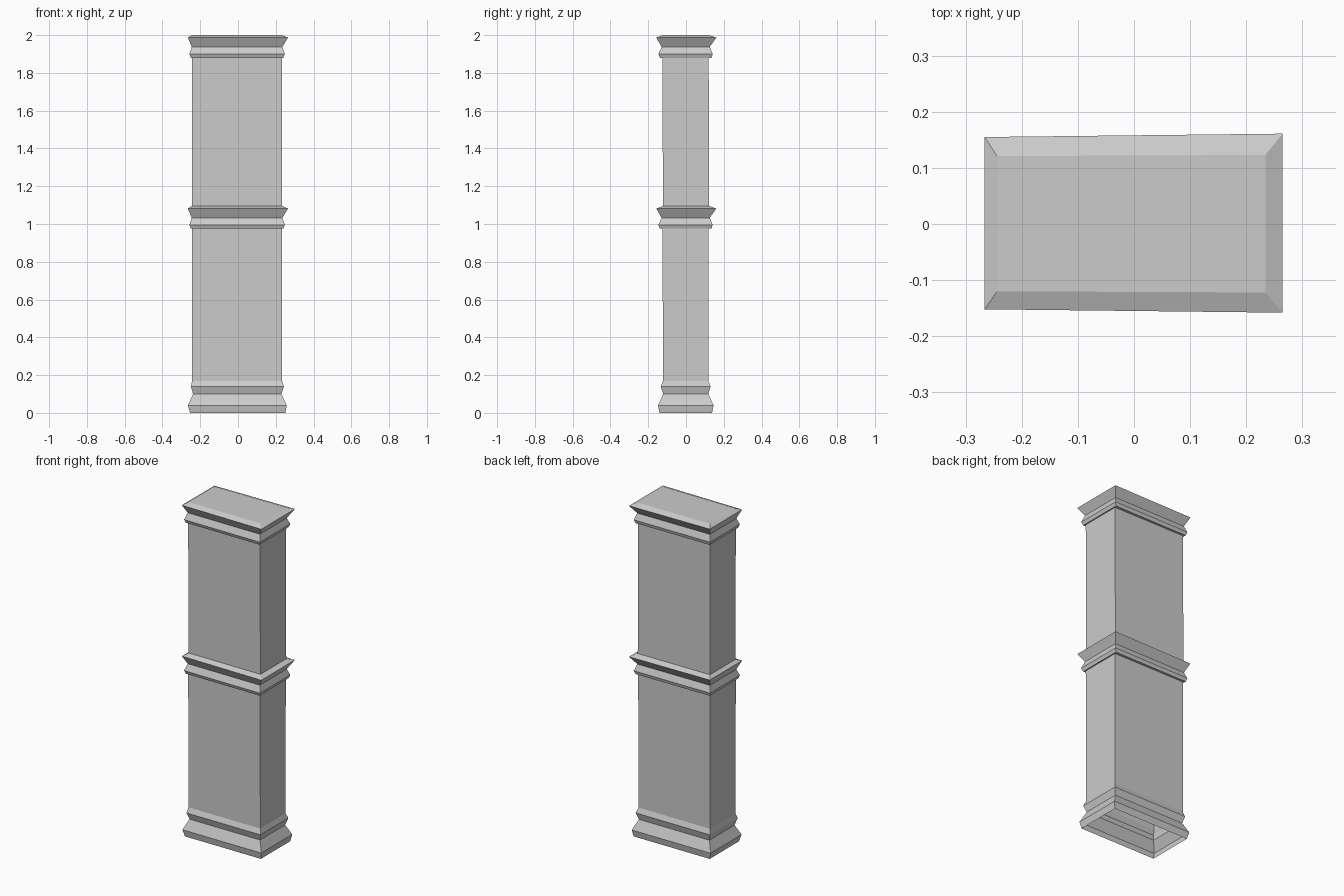
import bpy
import bmesh

cube = bpy.data.objects.get("Cube")
if cube:
    bpy.data.objects.remove(cube, do_unlink=True)

stone = bpy.data.materials.new("grey stone")
stone.use_nodes = True
colour = (0.6, 0.6, 0.6, 1)
stone.diffuse_color = colour
stone.node_tree.nodes["Principled BSDF"].inputs["Base Color"].default_value = colour


def sleeve(name, rings, capped=False):
    """Stack rectangular rings (left x, right x, front y, back y, z, flare)."""
    bm = bmesh.new()
    previous = None
    for x0, x1, y0, y1, z, flare in rings:
        # flare widens the depth slightly towards the +x end
        ring = [bm.verts.new(p) for p in (
            (x0, y0 + flare, z), (x1, y0 - flare, z),
            (x1, y1 + flare, z), (x0, y1 - flare, z))]
        if previous:
            for i in range(4):
                j = (i + 1) % 4
                bm.faces.new((previous[i], previous[j], ring[j], ring[i]))
        previous = ring
    if capped:
        bm.faces.new(previous)
    mesh = bpy.data.meshes.new(name)
    bm.to_mesh(mesh)
    bm.free()
    mesh.materials.append(stone)
    obj = bpy.data.objects.new(name, mesh)
    bpy.context.collection.objects.link(obj)


def collar(name, z, capped):
    """Flared moulding that crowns each shaft."""
    sleeve(name, [
        (-0.243, 0.233, -0.125, 0.12, z, 0),
        (-0.25, 0.24, -0.137, 0.134, z, 0.001),
        (-0.257, 0.248, -0.145, 0.14, z + 0.02, 0.001),
        (-0.245, 0.235, -0.128, 0.125, z + 0.058, 0.001),
        (-0.266, 0.265, -0.155, 0.158, z + 0.107, 0.003),
        (-0.244, 0.234, -0.121, 0.122, z + 0.12, 0.001)], capped)


# Stepped foot, open underneath
sleeve("base_moulding", [
    (-0.254, 0.25, -0.14, 0.138, 0, 0),
    (-0.265, 0.258, -0.148, 0.146, 0.04, 0),
    (-0.238, 0.23, -0.12, 0.118, 0.1, 0),
    (-0.249, 0.243, -0.134, 0.13, 0.14, 0),
    (-0.243, 0.233, -0.121, 0.118, 0.17, 0)])

# Two plain shafts, each finished by a collar
sleeve("lower_shaft", [
    (-0.243, 0.233, -0.121, 0.118, 0.17, 0),
    (-0.243, 0.233, -0.125, 0.12, 0.975, 0)])
collar("middle_collar", 0.975, False)
sleeve("upper_shaft", [
    (-0.244, 0.234, -0.121, 0.122, 1.095, 0.001),
    (-0.243, 0.233, -0.125, 0.12, 1.88, 0)])
collar("top_collar", 1.88, True)
